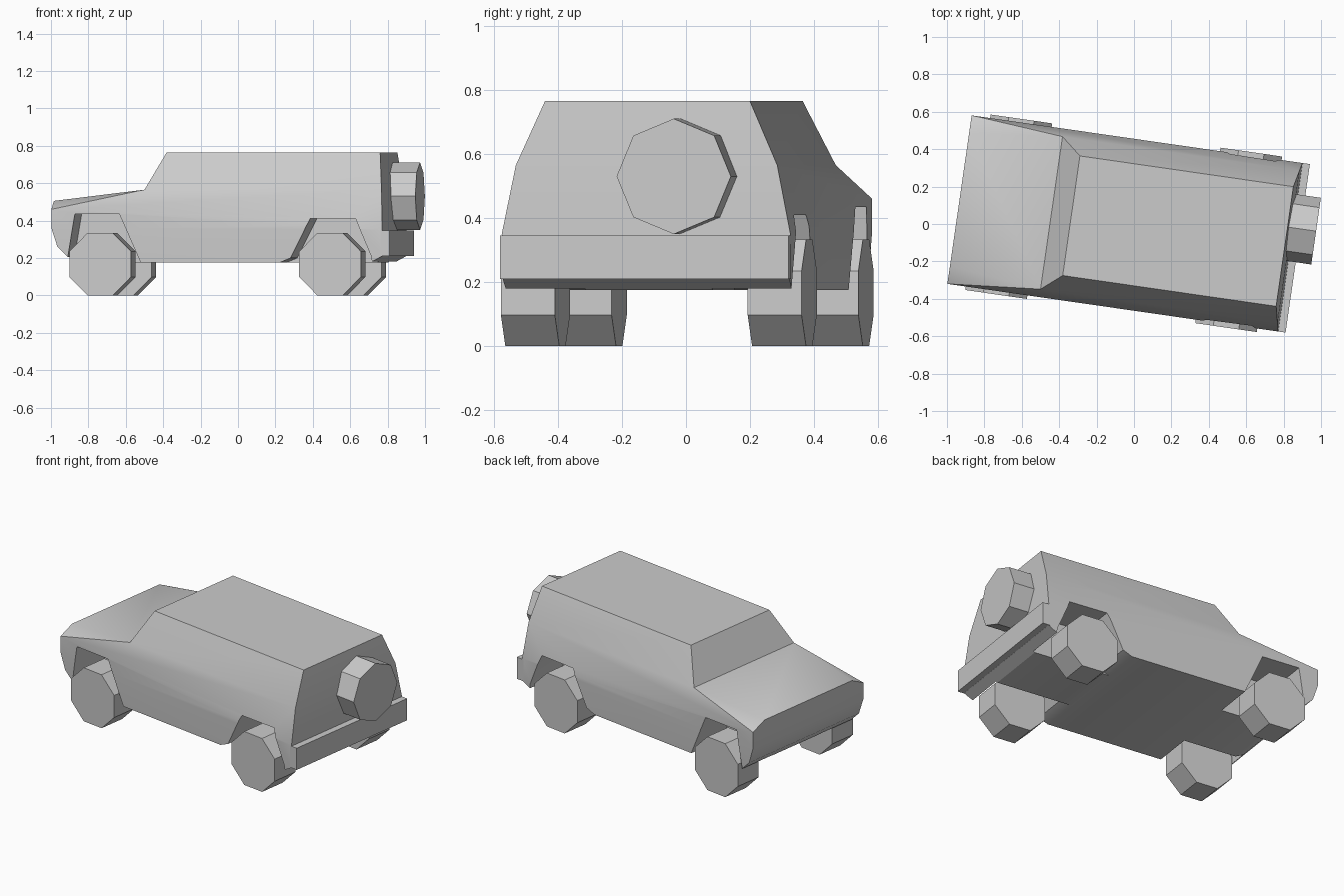
import bpy, bmesh, math
from mathutils import Matrix, Vector

old = bpy.data.objects.get("Cube")
if old:
    bpy.data.objects.remove(old, do_unlink=True)

# The vehicle is built nose towards -x, then turned slightly about z
TURN = Matrix.Rotation(math.radians(-8.2), 4, 'Z') @ Matrix.Translation((0, -0.004, 0))

grey = bpy.data.materials.new("plain_grey")
grey.use_nodes = True
grey.diffuse_color = (0.6, 0.6, 0.6, 1)
grey.node_tree.nodes["Principled BSDF"].inputs["Base Color"].default_value = (0.6, 0.6, 0.6, 1)


def make_object(name, bm):
    bmesh.ops.recalc_face_normals(bm, faces=bm.faces)
    bm.transform(TURN)
    mesh = bpy.data.meshes.new(name)
    bm.to_mesh(mesh)
    bm.free()
    mesh.materials.append(grey)
    obj = bpy.data.objects.new(name, mesh)
    bpy.context.collection.objects.link(obj)
    return obj


def wheel(name, centre, radius, depth, axis, spin):
    bm = bmesh.new()
    bmesh.ops.create_cone(bm, cap_ends=True, segments=8, radius1=radius, radius2=radius, depth=depth,
                          matrix=Matrix.Translation(centre)
                          @ Vector((0, 0, 1)).rotation_difference(Vector(axis)).to_matrix().to_4x4()
                          @ Matrix.Rotation(math.radians(spin), 4, 'Z'))
    return make_object(name, bm)


def arch_cutter(name, outline, side):
    bm = bmesh.new()
    face = bm.faces.new([bm.verts.new((x, side * 0.2, z)) for x, z in outline])
    ext = bmesh.ops.extrude_face_region(bm, geom=[face], use_keep_orig=True)
    moved = [v for v in ext["geom"] if isinstance(v, bmesh.types.BMVert)]
    bmesh.ops.translate(bm, verts=moved, vec=(0, side * 0.4, 0))
    return make_object(name, bm)


# Lower body and bonnet: hull of (length, half width, height) points
bm = bmesh.new()
hull_points = [(-0.942, 0.455, 0.46), (-0.942, 0.36, 0.505), (-0.942, 0.455, 0.36),
               (-0.91, 0.452, 0.26), (-0.85, 0.45, 0.2), (-0.8, 0.45, 0.175),
               (-0.445, 0.412, 0.565), (0.835, 0.412, 0.565), (0.845, 0.455, 0.35),
               (0.845, 0.452, 0.21), (0.78, 0.45, 0.175)]
for x, y, z in hull_points:
    for side in (-1, 1):
        bm.verts.new((x, side * y, z))
bmesh.ops.convex_hull(bm, input=bm.verts)
bmesh.ops.dissolve_limit(bm, angle_limit=0.01, verts=bm.verts, edges=bm.edges)

# Cabin: raise and taper the flat top
top = [f for f in bm.faces if all(v.co.z > 0.56 for v in f.verts)]
ext = bmesh.ops.extrude_face_region(bm, geom=top)
for v in ext["geom"]:
    if isinstance(v, bmesh.types.BMVert):
        v.co = (-0.338 if v.co.x < 0 else 0.815, math.copysign(0.323, v.co.y), 0.765)
bmesh.ops.delete(bm, geom=[f for f in top if f.is_valid], context='FACES_ONLY')
body = make_object("body", bm)

# Wheel arches
front_arch = [(-0.87, 0.1), (-0.855, 0.2), (-0.815, 0.435), (-0.575, 0.435), (-0.46, 0.175), (-0.45, 0.1)]
rear_arch = [(0.28, 0.1), (0.29, 0.175), (0.35, 0.2), (0.455, 0.41), (0.7, 0.41), (0.785, 0.21), (0.8, 0.1)]
bpy.context.view_layer.objects.active = body
for label, outline in (("front", front_arch), ("rear", rear_arch)):
    for side in (-1, 1):
        cutter = arch_cutter(label + "_arch_cutter", outline, side)
        mod = body.modifiers.new("arch", 'BOOLEAN')
        mod.operation = 'DIFFERENCE'
        mod.solver = 'EXACT'
        mod.object = cutter
        bpy.ops.object.modifier_apply(modifier=mod.name)
        bpy.data.objects.remove(cutter, do_unlink=True)

bpy.ops.object.select_all(action='DESELECT')
body.select_set(True)
bpy.ops.object.shade_smooth_by_angle(angle=math.radians(28))

# Road wheels
for label, x in (("front", -0.676), ("rear", 0.566)):
    for side_name, side in (("near", -1), ("far", 1)):
        wheel(f"{label}_wheel_{side_name}", (x, side * 0.389, 0.1665), 0.18, 0.17, (0, 1, 0), 22.5)

# Spare wheel on the tailgate
wheel("spare_wheel", (0.895, 0.105, 0.53), 0.18, 0.148, (1, 0, 0), 0)

# Rear bumper
bm = bmesh.new()
bmesh.ops.create_cube(bm, size=1, matrix=Matrix.Translation((0.86, 0, 0.278))
                      @ Matrix.Diagonal((0.05, 0.91, 0.135, 1)))
make_object("rear_bumper", bm)
